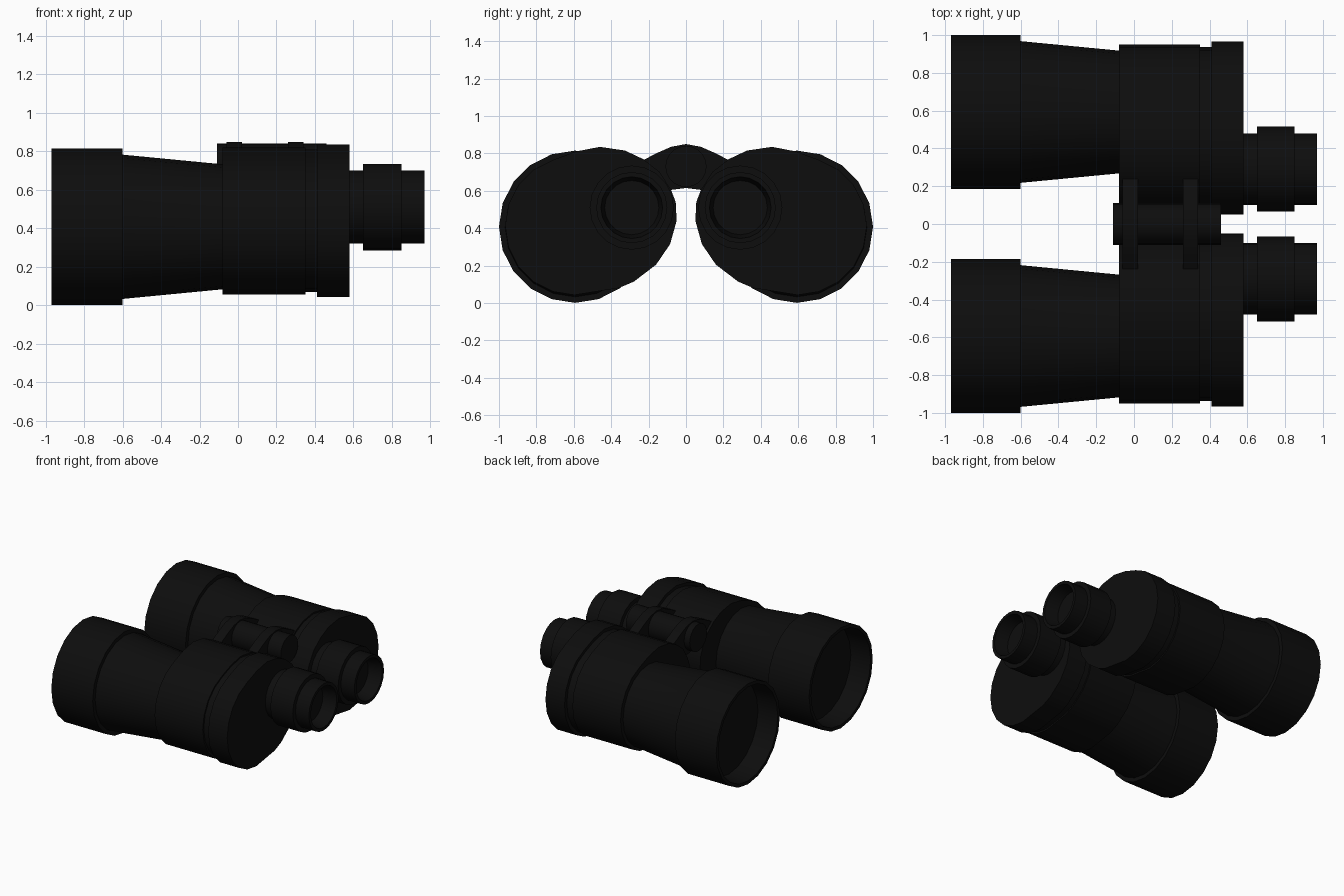
import bpy, bmesh, math

if "Cube" in bpy.data.objects:
    bpy.data.objects.remove(bpy.data.objects["Cube"])

black = bpy.data.materials.new("matte_black")
black.diffuse_color = (0.004, 0.004, 0.004, 1)
black.use_nodes = True
black.node_tree.nodes["Principled BSDF"].inputs["Base Color"].default_value = black.diffuse_color


def finish(name, bm, mirror=False):
    bmesh.ops.remove_doubles(bm, verts=bm.verts, dist=1e-5)
    bmesh.ops.recalc_face_normals(bm, faces=bm.faces)
    mesh = bpy.data.meshes.new(name)
    bm.to_mesh(mesh)
    bm.free()
    mesh.materials.append(black)
    ob = bpy.data.objects.new(name, mesh)
    bpy.context.collection.objects.link(ob)
    bpy.ops.object.select_all(action='DESELECT')
    ob.select_set(True)
    bpy.context.view_layer.objects.active = ob
    bpy.ops.object.shade_smooth_by_angle(angle=math.radians(30))
    if mirror:
        mod = ob.modifiers.new("other_side", 'MIRROR')
        mod.use_axis = (False, True, False)
    return ob


def loft(name, rings, mirror=False):
    """Skin a list of closed rings and cap both ends."""
    bm = bmesh.new()
    loops = [[bm.verts.new(p) for p in ring] for ring in rings]
    n = len(loops[0])
    for a, b in zip(loops, loops[1:]):
        for i in range(n):
            j = (i + 1) % n
            bm.faces.new((a[i], a[j], b[j], b[i]))
    bm.faces.new(loops[0])
    bm.faces.new(loops[-1])
    return finish(name, bm, mirror)


def turned(name, profile, y, z, sides=20, mirror=False):
    """Round part along x from (x, radius) pairs."""
    angles = [2 * math.pi * i / sides for i in range(sides)]
    rings = [[(x, y + r * math.cos(a), z + r * math.sin(a)) for a in angles]
             for x, r in profile]
    return loft(name, rings, mirror)


# Objective barrels with a recessed front lens
turned("objective_barrel",
       [(-0.80, 0.37), (-0.97, 0.38), (-0.97, 0.407), (-0.60, 0.407),
        (-0.60, 0.375), (-0.08, 0.325), (-0.04, 0.325)],
       0.593, 0.408, mirror=True)

# Prism housings: a large lobe around the barrel, a small one by the eyepiece
outline = [(0.59, 0.81), (0.46, 0.835), (0.326, 0.815), (0.23, 0.77),
           (0.14, 0.70), (0.08, 0.605), (0.055, 0.54), (0.05, 0.44),
           (0.085, 0.315), (0.16, 0.205), (0.278, 0.115), (0.36, 0.08)]
for deg in range(-108, 73, 18):
    a = math.radians(deg)
    outline.append((0.597 + 0.37 * math.cos(a), 0.413 + 0.37 * math.sin(a)))
steps = [(-0.08, 0.965), (0.35, 0.965), (0.35, 0.935), (0.41, 0.935),
         (0.41, 1.0), (0.58, 1.0)]
loft("prism_housing",
     [[(x, 0.51 + (y - 0.51) * s, 0.44 + (z - 0.44) * s) for y, z in outline]
      for x, s in steps], mirror=True)

# Eyepieces with a grip ring and a recessed lens
turned("eyepiece",
       [(0.55, 0.19), (0.65, 0.19), (0.65, 0.225), (0.85, 0.225),
        (0.85, 0.19), (0.97, 0.19), (0.97, 0.165), (0.86, 0.145)],
       0.29, 0.51, mirror=True)

# Central focus hub
turned("focus_hub", [(-0.11, 0.11), (0.46, 0.11)], 0, 0.73)

# Two bridge arms joining the housings
half = [(0.0, 0.85), (0.08, 0.835), (0.16, 0.80), (0.245, 0.755),
        (0.245, 0.62), (0.08, 0.605), (0.0, 0.615)]
arm = half + [(-y, z) for y, z in reversed(half[1:-1])]
for name, x0, x1 in (("front_bridge_arm", -0.06, 0.02),
                     ("rear_bridge_arm", 0.26, 0.34)):
    loft(name, [[(x, y, z) for y, z in arm] for x in (x0, x1)])
